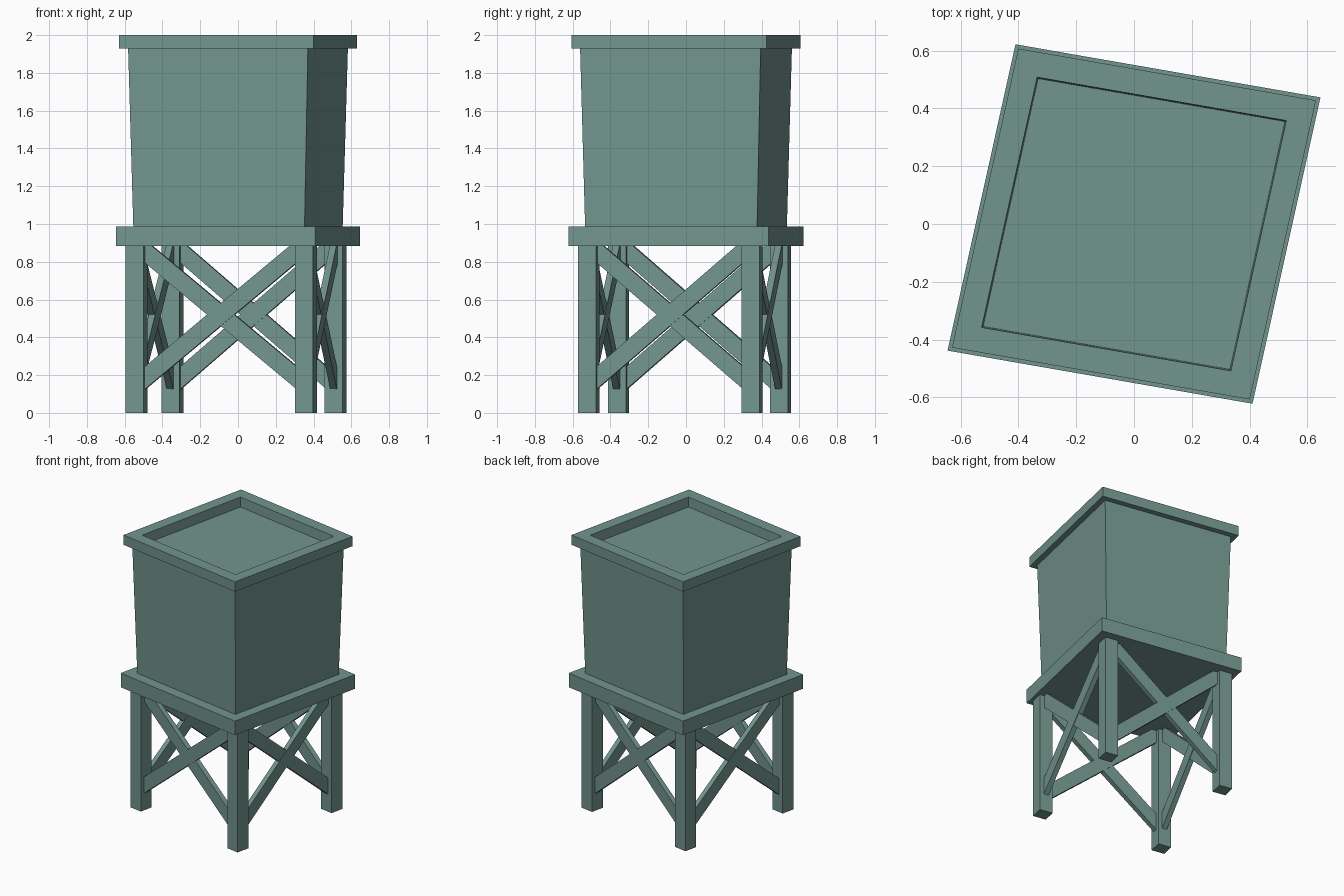
import bpy
from mathutils import Vector

if "Cube" in bpy.data.objects:
    bpy.data.objects.remove(bpy.data.objects["Cube"])

# Slightly skewed footprint: half-edge vectors of the platform
U = Vector((0.5275, -0.0918, 0))
V = Vector((0.1175, 0.5298, 0))
SQUARE = [(-1, -1), (1, -1), (1, 1), (-1, 1)]


def make(name, verts, faces):
    mesh = bpy.data.meshes.new(name)
    mesh.from_pydata(verts, [], faces)
    mesh.update()
    obj = bpy.data.objects.new(name, mesh)
    bpy.context.collection.objects.link(obj)
    return obj


def loft(name, rings, centre=(0, 0), cyclic=False):
    """Stack four-sided rings given as (scale, z); cap the ends or close the loop."""
    c = Vector((centre[0], centre[1], 0))
    verts, faces = [], []
    for s, z in rings:
        verts += [c + (U * a + V * b) * s + Vector((0, 0, z)) for a, b in SQUARE]
    n = len(rings)
    for r in range(n if cyclic else n - 1):
        p, q = r * 4, ((r + 1) % n) * 4
        for i in range(4):
            j = (i + 1) % 4
            faces.append((p + i, p + j, q + j, q + i))
    if not cyclic:
        faces.append((3, 2, 1, 0))
        faces.append(tuple(range(n * 4 - 4, n * 4)))
    return make(name, verts, faces)


def brace(name, start, end, width, thick, shift):
    """Slanted plank with upright ends between two points."""
    run = Vector((end.x - start.x, end.y - start.y, 0)).normalized()
    out = Vector((run.y, -run.x, 0))
    up = Vector((0, 0, width / 2))
    verts = []
    for d in (shift - thick / 2, shift + thick / 2):
        verts += [p + out * d for p in (start - up, end - up, end + up, start + up)]
    faces = [(3, 2, 1, 0), (4, 5, 6, 7)]
    faces += [(i, (i + 1) % 4, (i + 1) % 4 + 4, i + 4) for i in range(4)]
    obj = make(name, verts, faces)
    # consistent outward normals
    import bmesh
    bm = bmesh.new()
    bm.from_mesh(obj.data)
    bmesh.ops.recalc_face_normals(bm, faces=bm.faces)
    bm.to_mesh(obj.data)
    bm.free()


# Tank, rim and platform
loft("tank", [(0.859, 0.98), (0.902, 1.93)])
loft("tank_rim", [(0.976, 1.928), (0.976, 2.0), (0.817, 2.0), (0.809, 1.928)], cyclic=True)
loft("platform", [(1.0, 0.883), (1.0, 0.987)])

# Legs
legs = {
    "front_left": (-0.537, -0.357),
    "front_right": (0.359, -0.515),
    "back_right": (0.516, 0.350),
    "back_left": (-0.3475, 0.500),
}
for key, pos in legs.items():
    loft(key + "_leg", [(0.09, 0.0), (0.09, 0.884)], centre=pos)

# Crossed braces between neighbouring legs
centres = [Vector((x, y, 0)) for x, y in legs.values()]
for i, side in enumerate(("front", "right", "back", "left")):
    a, b = centres[i], centres[(i + 1) % 4]
    p, q = a.lerp(b, 0.045), a.lerp(b, 0.955)
    low, high = Vector((0, 0, 0.18)), Vector((0, 0, 0.86))
    brace(side + "_rising_brace", p + low, q + high, 0.12, 0.036, 0.002)
    brace(side + "_falling_brace", p + high, q + low, 0.12, 0.036, -0.002)

# Muted green paint
paint = bpy.data.materials.new("green_paint")
paint.diffuse_color = (0.17, 0.30, 0.27, 1)
paint.use_nodes = True
paint.node_tree.nodes["Principled BSDF"].inputs["Base Color"].default_value = paint.diffuse_color
for obj in bpy.context.collection.objects:
    obj.data.materials.append(paint)
